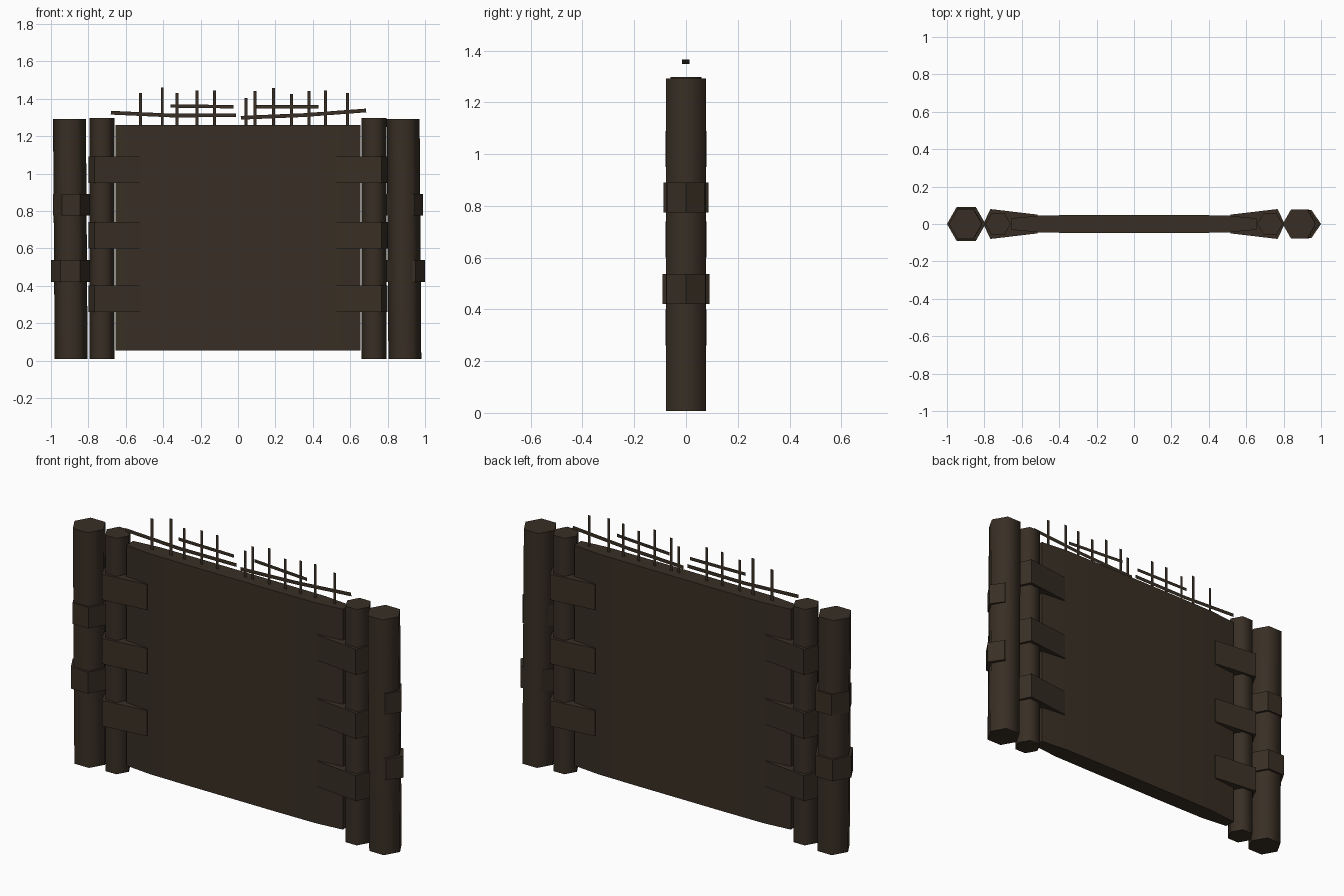
import bpy, bmesh, math
from mathutils import Vector

if "Cube" in bpy.data.objects:
    bpy.data.objects.remove(bpy.data.objects["Cube"], do_unlink=True)


def make_material(name, colour):
    mat = bpy.data.materials.new(name)
    mat.use_nodes = True
    mat.diffuse_color = (*colour, 1)
    mat.node_tree.nodes["Principled BSDF"].inputs["Base Color"].default_value = (*colour, 1)
    return mat


wood = make_material("dark brown wood", (0.040, 0.028, 0.018))


def finish(name, bm, smooth_angle=None):
    bmesh.ops.recalc_face_normals(bm, faces=bm.faces)
    mesh = bpy.data.meshes.new(name)
    bm.to_mesh(mesh)
    bm.free()
    mesh.materials.append(wood)
    obj = bpy.data.objects.new(name, mesh)
    bpy.context.collection.objects.link(obj)
    if smooth_angle:
        bpy.ops.object.select_all(action='DESELECT')
        obj.select_set(True)
        bpy.context.view_layer.objects.active = obj
        bpy.ops.object.shade_smooth_by_angle(angle=math.radians(smooth_angle))
    return obj


def prism(name, outline, z0, z1, lean=0.0, smooth_angle=None):
    """Solid with a flat outline, sheared sideways by lean at the top."""
    bm = bmesh.new()
    low = [bm.verts.new((x, y, z0)) for x, y in outline]
    high = [bm.verts.new((x + lean, y, z1)) for x, y in outline]
    bm.faces.new(low)
    bm.faces.new(high)
    n = len(outline)
    for i in range(n):
        j = (i + 1) % n
        bm.faces.new((low[i], low[j], high[j], high[i]))
    return finish(name, bm, smooth_angle)


def hexagon(cx, radius, depth):
    return [(cx + radius * math.cos(i * math.pi / 3),
             depth * math.sin(i * math.pi / 3) / math.sin(math.pi / 3)) for i in range(6)]


def mirrored_outline(half):
    return half + [(x, -y) for x, y in reversed(half)]


# Main panel, thinner towards both ends
edge = [(0.655, 0.03), (0.5, 0.046), (0.25, 0.048)]
half = [(-x, y) for x, y in edge] + list(reversed(edge))
prism("panel", mirrored_outline(half), 0.055, 1.26, smooth_angle=40)

# Posts, bands and straps on both sides
for side, s in (("right", -1), ("left", 1)):
    prism(side + "_outer_post", hexagon(s * 0.892, 0.088, 0.077), 0.008, 1.292,
          lean=-0.009, smooth_angle=65)
    prism(side + "_inner_post", hexagon(s * 0.727, 0.067, 0.06), 0.008, 1.298,
          smooth_angle=65)
    depth = 0.09 if s < 0 else 0.075
    prism(side + "_lower_band", hexagon(s * 0.897, 0.103, depth), 0.42, 0.537)
    prism(side + "_upper_band", hexagon(s * 0.892, 0.097, depth - 0.004), 0.775, 0.89)
    for i, z in enumerate((0.26, 0.6, 0.95)):
        strap = mirrored_outline([(s * 0.8, 0.012), (s * 0.768, 0.08), (s * 0.515, 0.05)])
        prism(f"{side}_strap_{i + 1}", strap, z, z + 0.14)


def strip(name, points, width):
    """Flat twig following points, facing front and back."""
    bm = bmesh.new()
    rows = []
    for i, p in enumerate(points):
        a, b = points[max(i - 1, 0)], points[min(i + 1, len(points) - 1)]
        d = Vector(b) - Vector(a)
        side = Vector((-d.z, 0, d.x)).normalized() * width / 2
        rows.append([bm.verts.new(Vector(p) + side), bm.verts.new(Vector(p) - side)])
    for r, q in zip(rows, rows[1:]):
        bm.faces.new((r[0], r[1], q[1], q[0]))
    return finish(name, bm)


# Upright twigs along the top
twigs = [(-0.52, 1.43), (-0.405, 1.46), (-0.325, 1.43), (-0.22, 1.445),
         (-0.125, 1.445), (0.043, 1.405), (0.09, 1.44), (0.19, 1.458),
         (0.285, 1.425), (0.38, 1.44), (0.467, 1.445), (0.586, 1.43)]
for i, (x, top) in enumerate(twigs):
    strip(f"upright_twig_{i + 1}", [(x, 0, 1.24), (x, 0, top)], 0.016)

# Crossing twigs
strip("right_lower_twig", [(-0.68, 0, 1.325), (-0.35, 0, 1.31), (-0.01, 0, 1.312)], 0.02)
strip("left_lower_twig", [(0.015, 0, 1.298), (0.35, 0, 1.312), (0.685, 0, 1.337)], 0.02)
strip("right_upper_twig", [(-0.36, 0, 1.361), (-0.025, 0, 1.357)], 0.018)
strip("left_upper_twig", [(0.09, 0.014, 1.357), (0.43, -0.016, 1.357)], 0.018)
